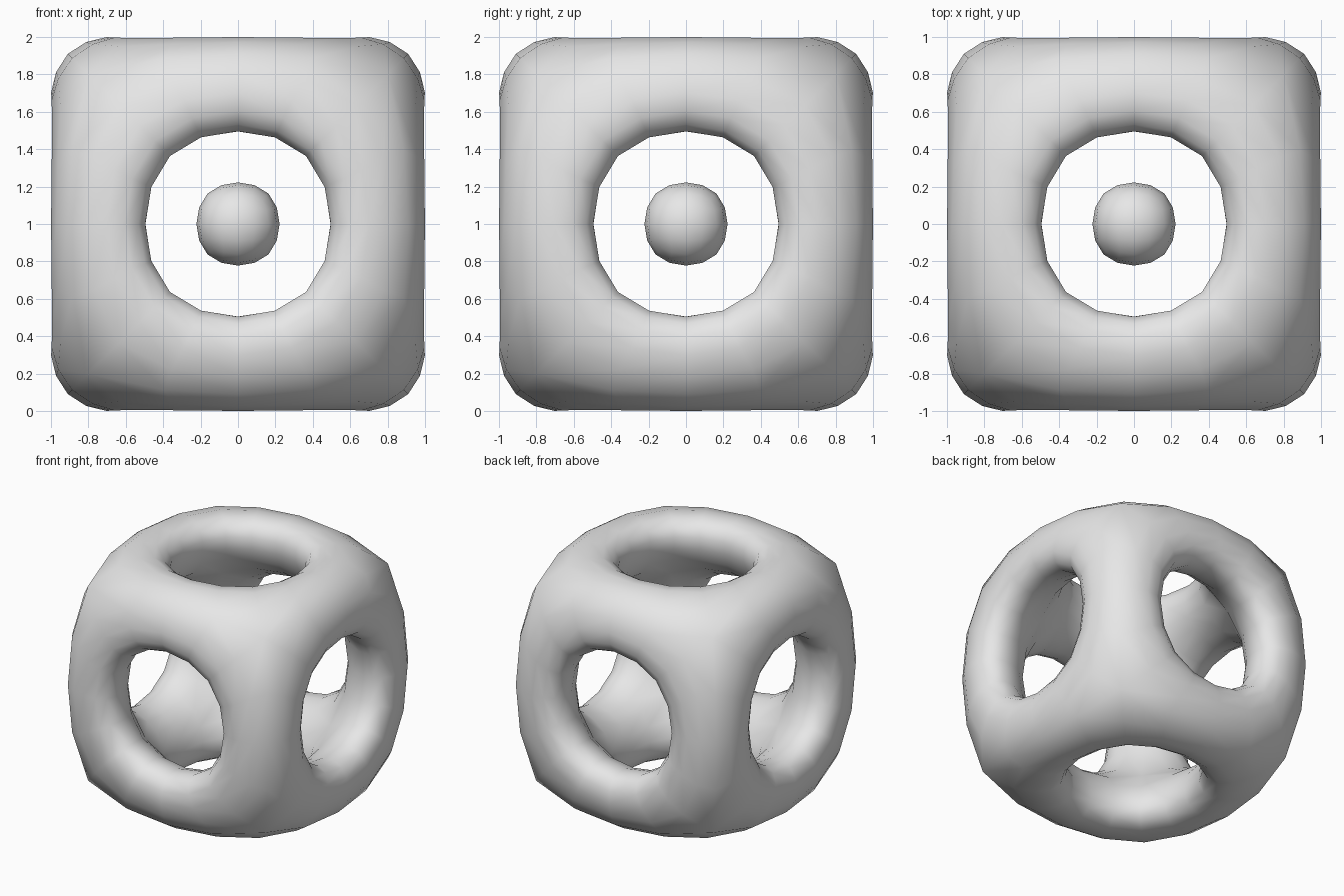
import bpy, bmesh
from mathutils import Vector

if "Cube" in bpy.data.objects:
    bpy.data.objects.remove(bpy.data.objects["Cube"])

grey = bpy.data.materials.new("plain grey")
grey.diffuse_color = (0.8, 0.8, 0.8, 1)
grey.use_nodes = True
grey.node_tree.nodes["Principled BSDF"].inputs["Base Color"].default_value = grey.diffuse_color

OUTER = 1.018   # outer cube corner and face plane
HOLE = 0.47     # half width of the square opening in each face
INNER = 0.55    # inner cube corner


def finish(bm, name):
    """Turn a cage into a smooth, subdivided object centred at z = 1."""
    bmesh.ops.remove_doubles(bm, verts=bm.verts, dist=1e-5)
    bmesh.ops.recalc_face_normals(bm, faces=bm.faces)
    for f in bm.faces:
        f.smooth = True
    mesh = bpy.data.meshes.new(name)
    bm.to_mesh(mesh)
    bm.free()
    mesh.materials.append(grey)
    obj = bpy.data.objects.new(name, mesh)
    bpy.context.collection.objects.link(obj)
    obj.location.z = 1
    sub = obj.modifiers.new("rounding", 'SUBSURF')
    sub.levels = sub.render_levels = 2
    sub.use_limit_surface = False
    return obj


# Hollow cube frame: each face is a ring of four outer and four inner quads
bm = bmesh.new()
corners = [(1, 1), (-1, 1), (-1, -1), (1, -1)]
for axis in range(3):
    for side in (1, -1):
        def point(c, width, depth):
            p = Vector((0, 0, 0))
            p[axis] = side * depth
            p[(axis + 1) % 3] = c[0] * width
            p[(axis + 2) % 3] = c[1] * width
            return bm.verts.new(p)

        for k in range(4):
            c, d = corners[k], corners[(k + 1) % 4]
            for size in (OUTER, INNER):
                bm.faces.new((point(c, size, size), point(d, size, size),
                              point(d, HOLE, OUTER), point(c, HOLE, OUTER)))
finish(bm, "cube_frame")

# Loose ball floating in the middle
bm = bmesh.new()
bmesh.ops.create_cube(bm, size=0.506)
finish(bm, "centre_ball")
